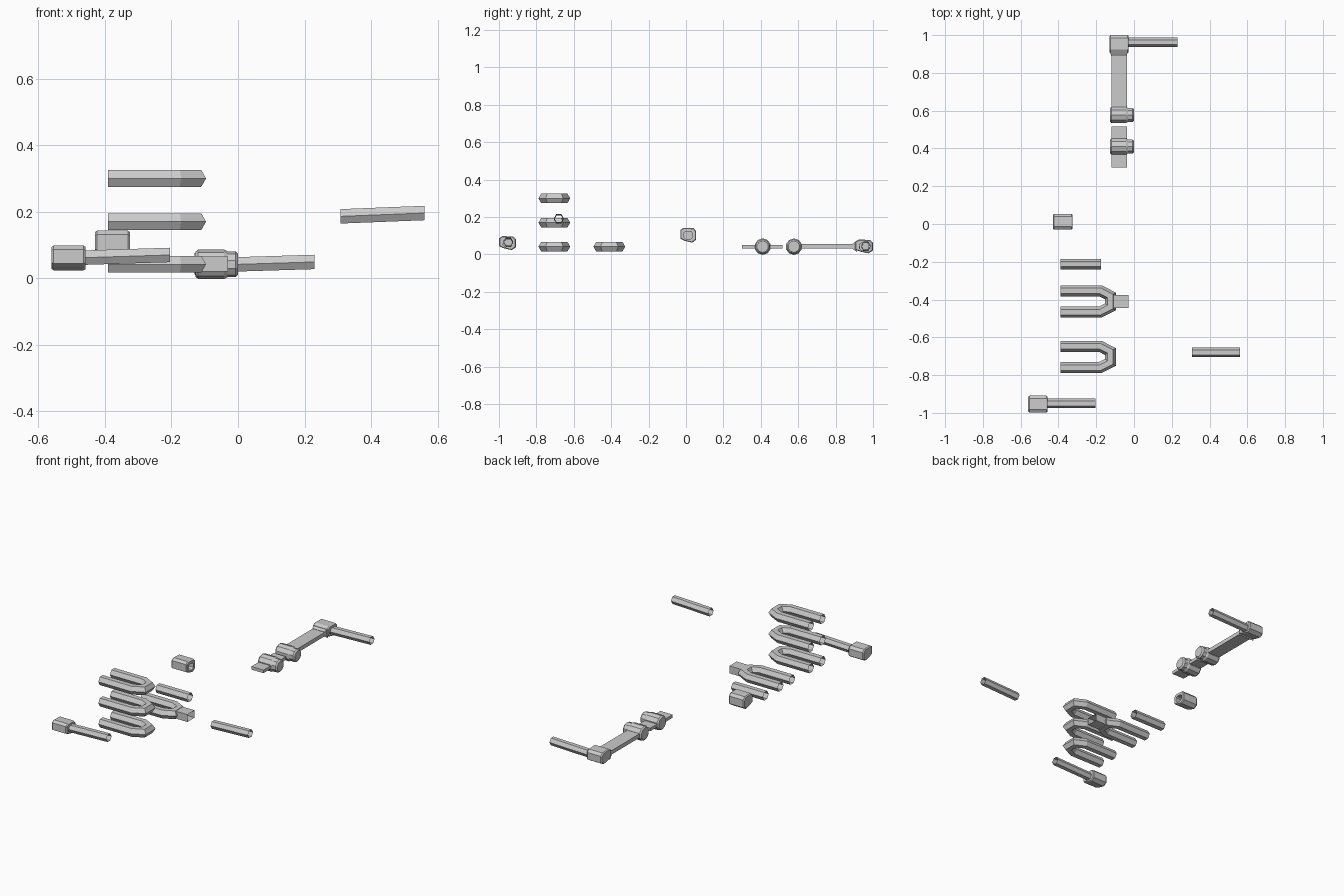
import bpy, bmesh, math
from mathutils import Vector

if "Cube" in bpy.data.objects:
    bpy.data.objects.remove(bpy.data.objects["Cube"])


def loft(name, rings, cap_start=False, cap_end=False):
    """Skin a list of equal-length vertex rings into one object."""
    bm = bmesh.new()
    vs = [[bm.verts.new(p) for p in r] for r in rings]
    n = len(vs[0])
    for a, b in zip(vs, vs[1:]):
        for i in range(n):
            j = (i + 1) % n
            bm.faces.new((a[i], a[j], b[j], b[i]))
    if cap_start:
        bm.faces.new(vs[0][::-1])
    if cap_end:
        bm.faces.new(vs[-1])
    bmesh.ops.recalc_face_normals(bm, faces=bm.faces)
    me = bpy.data.meshes.new(name)
    bm.to_mesh(me)
    bm.free()
    ob = bpy.data.objects.new(name, me)
    bpy.context.collection.objects.link(ob)
    return ob


def tube(name, path, r):
    """Open six-sided tube along a path, mitred at the bends."""
    pts = [Vector(p) for p in path]
    up = Vector((0, 0, 1))
    rings = []
    for i, p in enumerate(pts):
        d0 = (p - pts[max(i - 1, 0)]).normalized()
        d1 = (pts[min(i + 1, len(pts) - 1)] - p).normalized()
        t = (d0 + d1).normalized()
        side = up.cross(t).normalized()
        c = max(t.dot(d0), t.dot(d1))
        rings.append([p + side * (r * math.cos(k * math.pi / 3) / c)
                      + up * (r * math.sin(k * math.pi / 3)) for k in range(6)])
    return loft(name, rings)


def box(name, x, y, z, open_end=False):
    rings = [[(px, y[0], z[0]), (px, y[1], z[0]), (px, y[1], z[1]), (px, y[0], z[1])] for px in x]
    return loft(name, rings, True, not open_end)


def drum(name, profile, y, z, n=10):
    """Turned part about the x axis; profile is (x, radius)."""
    rings = [[(x, y + r * math.cos((k + .5) * math.tau / n), z + r * math.sin((k + .5) * math.tau / n))
              for k in range(n)] for x, r in profile]
    return loft(name, rings, True, True)


# Rough socket outline in y, z around its centre
SOCKET = [(.042, .022), (.028, .038), (-.026, .04), (-.042, .028),
          (-.042, -.018), (-.018, -.03), (.02, -.04), (.042, -.024)]


def socket(name, x0, x1, y, z, sy=1.0, sz=1.0):
    def ring(x, s):
        return [(x, y + a * s * sy, z + b * s * sz) for a, b in SOCKET]

    def hole(x):
        out = []
        for a, b in SOCKET:
            t = math.atan2(b, a)
            out.append((x, y + .026 * math.cos(t), z + .024 * math.sin(t)))
        return out
    e = .006
    return loft(name, [ring(x0, .88), ring(x0 + e, 1), ring(x1 - e, 1), ring(x1, .9),
                       hole(x1), hole(x1 - .03)], True, True)


def fork(name, y, z):
    half = [(-.39, .056), (-.178, .056), (-.125, .029)]
    path = half + [(x, -o) for x, o in reversed(half)]
    return tube(name, [(x, y + o, z) for x, o in path], .029)


# Three stacked U-shaped pipes
for i, z in enumerate((.042, .17, .30)):
    fork(f"u_pipe_{i + 1}", -.704, z)

# Forked pipe with a square stem
fork("fork_pipe", -.41, .042)
box("fork_stem", (-.125, -.03), (-.445, -.375), (.02, .065), True)

# Loose straight pipes
tube("short_pipe", [(-.39, -.212, .042), (-.175, -.212, .042)], .028)
tube("loose_rod", [(.308, -.68, .186), (.56, -.68, .196)], .025)

# Loose socket
socket("loose_socket", -.43, -.325, .012, .103)

# Socket with rod
socket("rod_socket", -.56, -.458, -.954, .061, 1.07, .93)
tube("socket_rod", [(-.488, -.95, .061), (-.205, -.95, .07)], .025)

# Arm: flat bars, end socket and rod
box("arm_tip_bar", (-.12, -.038), (.30, .516), (.031, .05))
box("arm_bar", (-.12, -.038), (.56, .93), (.031, .055))
socket("arm_socket", -.13, -.028, .952, .043, 1.13, .92)
loft("arm_neck", [[(x, y, z) for x, z in ((-.08 - w, .043 - h), (-.08 + w, .043 - h),
                                          (-.08 + w, .043 + h), (-.08 - w, .043 + h))]
                  for y, w, h in ((.89, .041, .014), (.915, .048, .03))], True, True)
tube("arm_rod", [(-.058, .962, .04), (.23, .962, .049)], .025)

# Arm knuckles
for i, y in enumerate((.41, .577)):
    drum(f"arm_knuckle_{i + 1}",
         [(-.128, .037), (-.12, .044), (-.042, .044), (-.032, .039), (-.008, .039), (0, .031)], y, .042)
